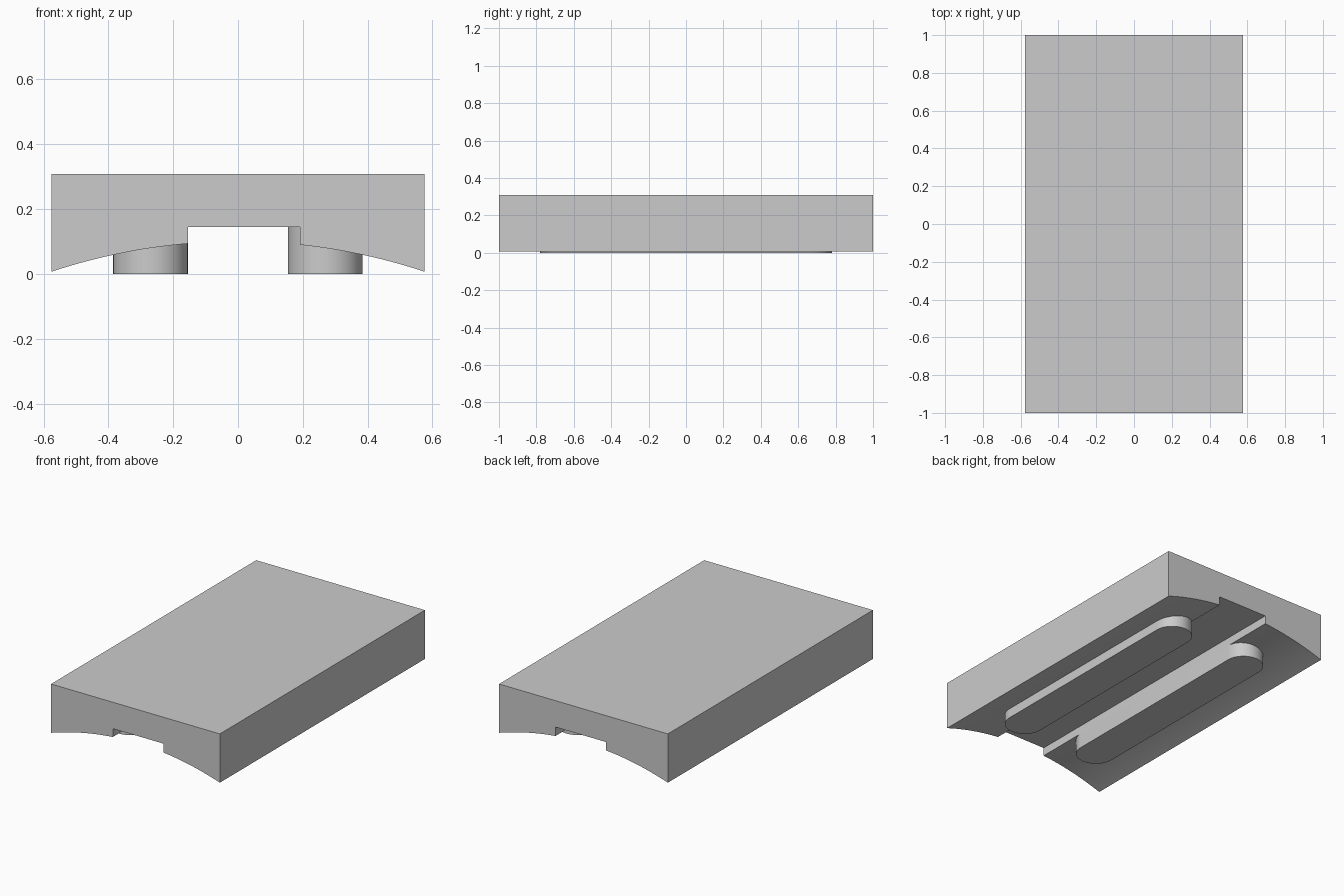
import bpy
import bmesh
from math import sqrt, sin, cos, pi

cube = bpy.data.objects.get("Cube")
if cube:
    bpy.data.objects.remove(cube, do_unlink=True)

HALF_W, HALF_L, TOP = 0.576, 1.0, 0.308
ARCH_TOP, ARCH_R = 0.1, 1.824
SLOT_LEFT, SLOT_RIGHT, SLOT_TOP = -0.155, 0.191, 0.145

grey = bpy.data.materials.new("plain grey")
grey.use_nodes = True
colour = (0.6, 0.6, 0.6, 1)
grey.diffuse_color = colour
grey.node_tree.nodes["Principled BSDF"].inputs["Base Color"].default_value = colour


def extrude_outline(name, points, offset):
    """Make a solid by sweeping a closed outline along an offset."""
    bm = bmesh.new()
    face = bm.faces.new([bm.verts.new(p) for p in points])
    swept = bmesh.ops.extrude_face_region(bm, geom=[face], use_keep_orig=True)
    moved = [g for g in swept["geom"] if isinstance(g, bmesh.types.BMVert)]
    bmesh.ops.translate(bm, verts=moved, vec=offset)
    bmesh.ops.recalc_face_normals(bm, faces=bm.faces)
    mesh = bpy.data.meshes.new(name)
    bm.to_mesh(mesh)
    bm.free()
    mesh.materials.append(grey)
    obj = bpy.data.objects.new(name, mesh)
    bpy.context.collection.objects.link(obj)
    bpy.ops.object.select_all(action="DESELECT")
    obj.select_set(True)
    bpy.context.view_layer.objects.active = obj
    bpy.ops.object.shade_smooth_by_angle(angle=pi / 6)
    return obj


def arch(x_start, x_end, steps=20):
    """Points along the shallow hollow of the underside."""
    xs = [x_start + (x_end - x_start) * i / steps for i in range(steps + 1)]
    return [(x, ARCH_TOP - ARCH_R + sqrt(ARCH_R ** 2 - x * x)) for x in xs]


# Block with arched underside and a full-length slot
profile = [(-HALF_W, TOP)] + arch(-HALF_W, SLOT_LEFT)
profile += [(SLOT_LEFT, SLOT_TOP), (SLOT_RIGHT, SLOT_TOP)]
profile += arch(SLOT_RIGHT, HALF_W) + [(HALF_W, TOP)]
extrude_outline("body", [(x, -HALF_L, z) for x, z in profile], (0, 2 * HALF_L, 0))


# Round-ended rails below the block
def rail(name, x, height, radius=0.115, half_length=0.78, steps=32):
    points = []
    for end in (1, -1):
        for i in range(steps + 1):
            a = pi * i / steps
            points.append((x + end * radius * cos(a),
                           end * (half_length - radius + radius * sin(a)), 0))
    extrude_outline(name, points, (0, 0, height))


rail("right_rail", -0.27, 0.094)
rail("left_rail", 0.269, 0.15)
